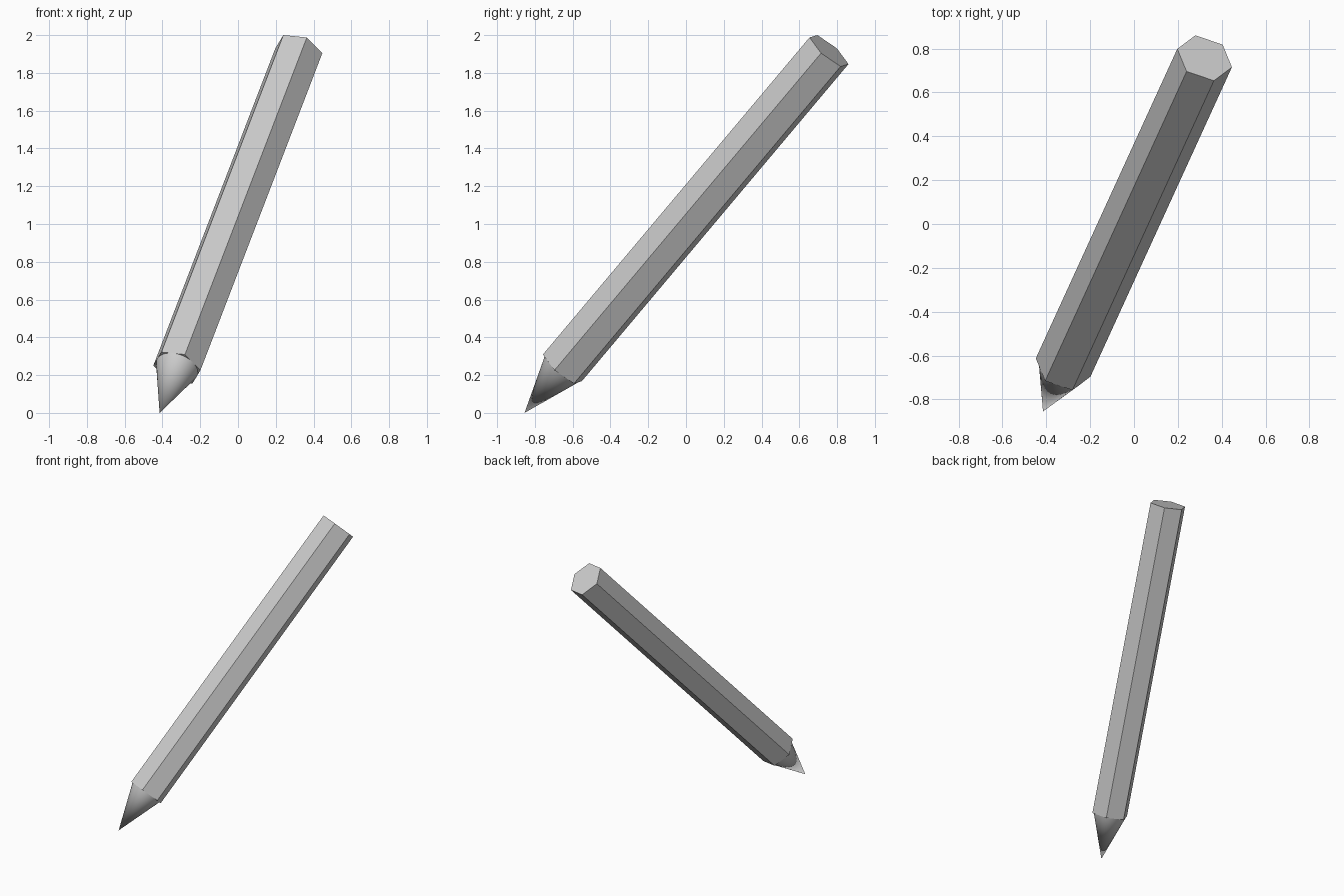
import bpy
from mathutils import Matrix, Vector

cube = bpy.data.objects.get("Cube")
if cube:
    bpy.data.objects.remove(cube, do_unlink=True)

# Single grey for the whole pencil
grey = bpy.data.materials.new("light_grey")
grey.use_nodes = True
colour = (0.6, 0.6, 0.6, 1)
grey.diffuse_color = colour
grey.node_tree.nodes["Principled BSDF"].inputs["Base Color"].default_value = colour

# Leaning frame: axis runs from the point to the blunt end
point = Vector((-0.415, -0.855, 0))
end = Vector((0.322, 0.757, 1.917))
length = (end - point).length
axis = (end - point).normalized()
side = Vector((0.124, -0.042, -0.013))      # direction of one hexagon corner
side = (side - axis * side.dot(axis)).normalized()
up = axis.cross(side)
frame = Matrix((side, up, axis)).transposed().to_4x4()

RADIUS = 0.132
TIP_LENGTH = 0.325


def along_axis(name, sides, r_low, r_high, start, stop):
    """Prism or cone between two distances from the point."""
    bpy.ops.mesh.primitive_cone_add(vertices=sides, radius1=r_low, radius2=r_high,
                                    depth=stop - start)
    obj = bpy.context.object
    obj.name = name
    # Turn so that a corner lies on the local x axis
    obj.data.transform(Matrix.Rotation(1.5707963, 4, 'Z'))
    obj.matrix_world = Matrix.Translation(point + axis * (start + stop) / 2) @ frame
    obj.data.materials.append(grey)
    return obj


# Hexagonal body
along_axis("pencil_body", 6, RADIUS, RADIUS, TIP_LENGTH, length)

# Round sharpened tip, as wide as the flats of the body
along_axis("pencil_tip", 32, 0, RADIUS * 0.875, 0, TIP_LENGTH)
bpy.ops.object.shade_smooth_by_angle(angle=0.6)
